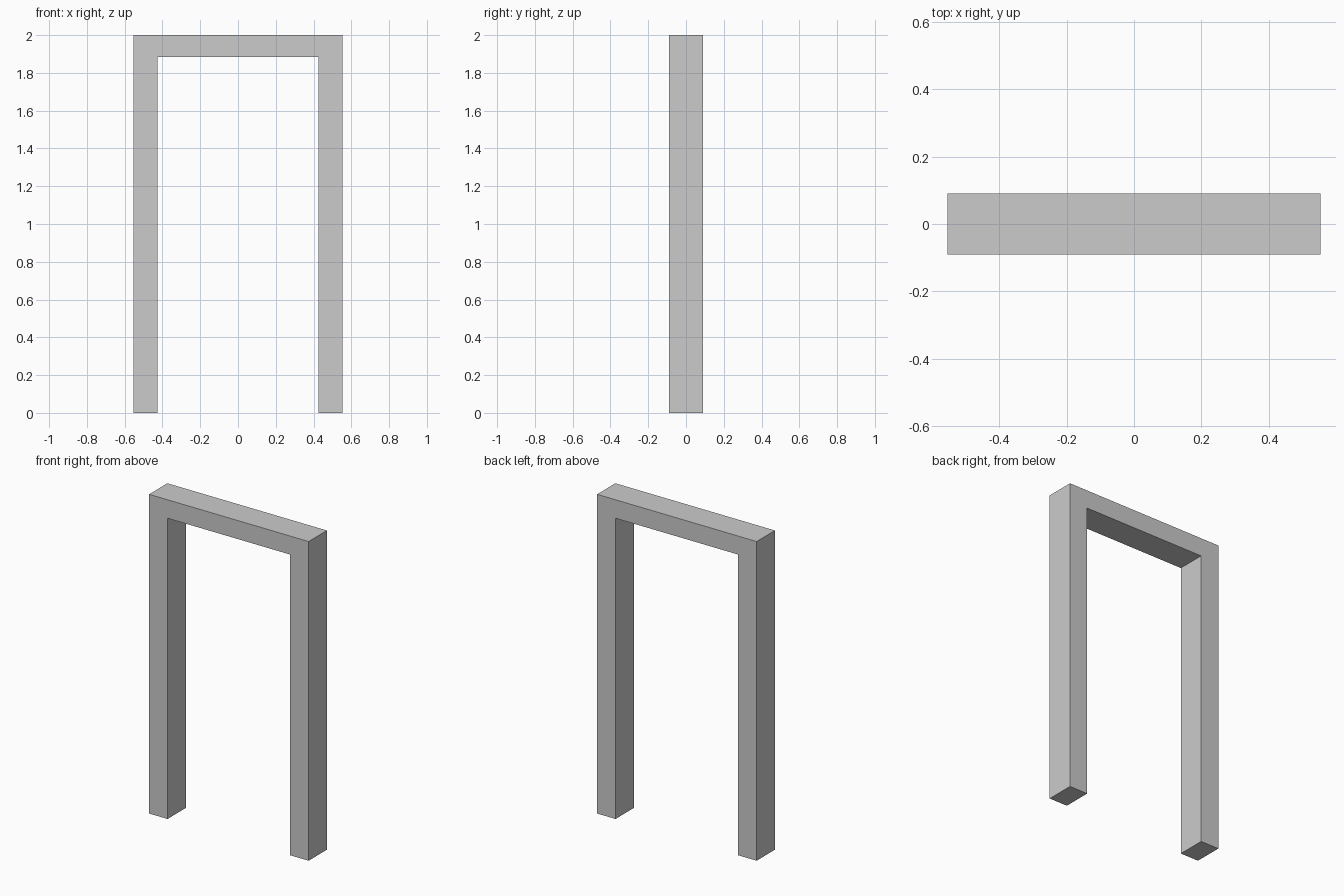
import bpy, bmesh

if "Cube" in bpy.data.objects:
    bpy.data.objects.remove(bpy.data.objects["Cube"])

# Overall sizes
OUTER, INNER = 0.553, 0.425     # half widths
TOP, UNDER = 2.0, 1.884         # top and underside of the crossbar
DEPTH = 0.181

grey = bpy.data.materials.new("light grey")
grey.diffuse_color = (0.6, 0.6, 0.6, 1.0)
grey.use_nodes = True
grey.node_tree.nodes["Principled BSDF"].inputs["Base Color"].default_value = grey.diffuse_color

# Door frame: one U-shaped profile extruded through its depth
half = [(OUTER, 0), (OUTER, TOP), (INNER, UNDER), (INNER, 0)]
right_outer, right_inner = half[:2], half[2:]
profile = (right_outer + [(-x, z) for x, z in reversed(right_outer)]
           + [(-x, z) for x, z in reversed(right_inner)] + right_inner)

bm = bmesh.new()
front = bm.faces.new([bm.verts.new((x, -DEPTH / 2, z)) for x, z in profile])
new = bmesh.ops.extrude_face_region(bm, geom=[front], use_keep_orig=True)["geom"]
bmesh.ops.translate(bm, vec=(0, DEPTH, 0),
                    verts=[g for g in new if isinstance(g, bmesh.types.BMVert)])
bmesh.ops.recalc_face_normals(bm, faces=bm.faces)

mesh = bpy.data.meshes.new("door_frame")
bm.to_mesh(mesh)
bm.free()
mesh.materials.append(grey)
bpy.context.collection.objects.link(bpy.data.objects.new("door_frame", mesh))
